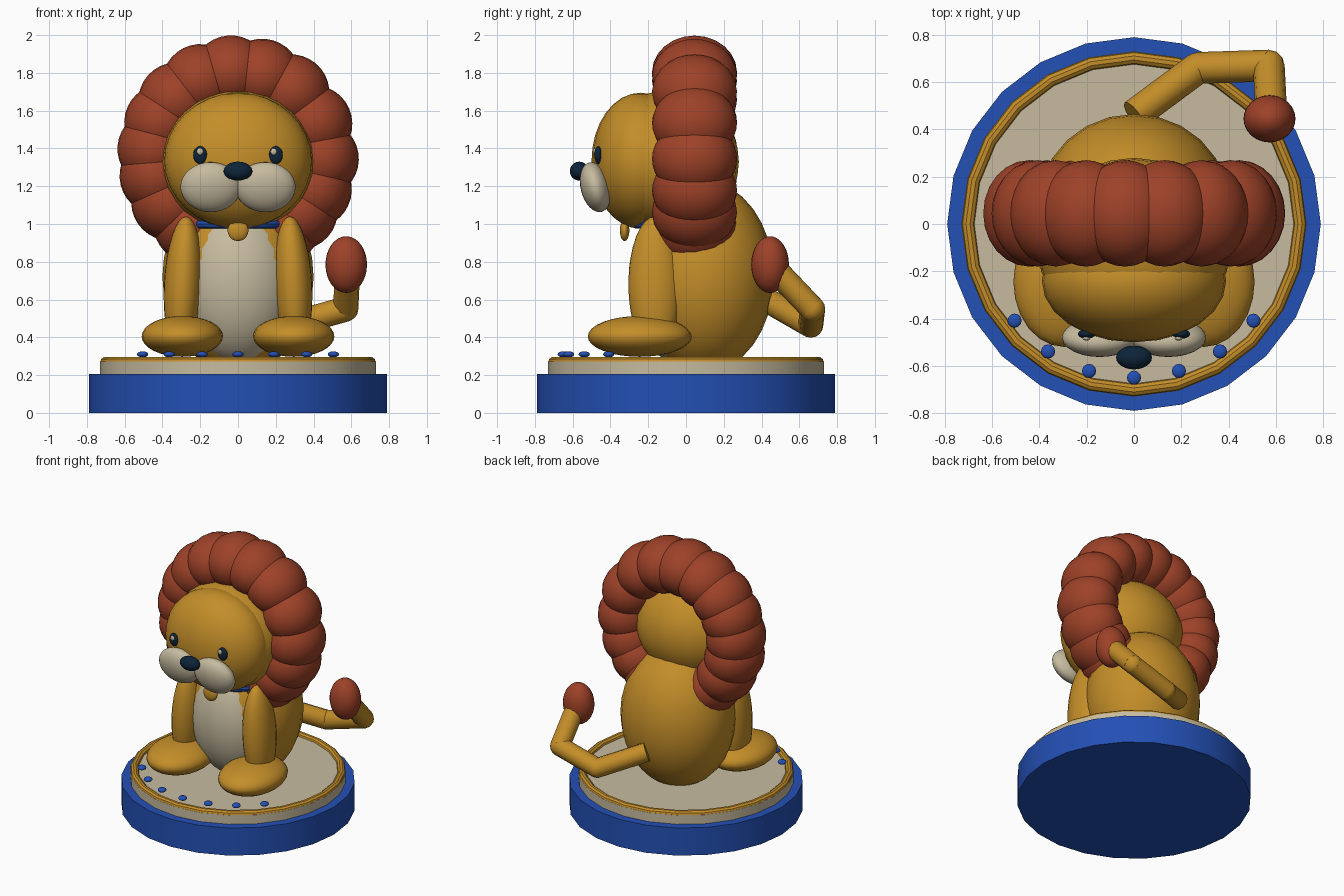
import bpy
from math import sin, cos, radians
from mathutils import Vector

cube = bpy.data.objects.get("Cube")
if cube:
    bpy.data.objects.remove(cube, do_unlink=True)


def material(name, rgb):
    m = bpy.data.materials.new(name)
    m.use_nodes = True
    m.diffuse_color = (*rgb, 1)
    m.node_tree.nodes["Principled BSDF"].inputs["Base Color"].default_value = (*rgb, 1)
    return m


GOLD = material("golden fur", (0.55, 0.27, 0.022))
RED = material("russet mane", (0.34, 0.054, 0.021))
CREAM = material("cream", (0.57, 0.50, 0.35))
BLUE = material("royal blue", (0.017, 0.08, 0.46))
NAVY = material("dark navy", (0.004, 0.018, 0.042))


def finish(name, mat):
    ob = bpy.context.object
    ob.name = name
    ob.data.materials.append(mat)
    bpy.ops.object.shade_smooth_by_angle(angle=radians(35))
    return ob


def ball(name, mat, centre, radii, rot=(0, 0, 0), segments=24, rings=16):
    bpy.ops.mesh.primitive_uv_sphere_add(segments=segments, ring_count=rings,
                                         location=centre, rotation=rot)
    bpy.context.object.scale = radii
    return finish(name, mat)


def disc(name, mat, radius, low, high):
    bpy.ops.mesh.primitive_cylinder_add(vertices=24, radius=radius, depth=high - low,
                                        location=(0, 0, (low + high) / 2))
    return finish(name, mat)


def ring(name, mat, centre, major, minor):
    bpy.ops.mesh.primitive_torus_add(major_segments=24, minor_segments=10, location=centre,
                                     major_radius=major, minor_radius=minor)
    return finish(name, mat)


def rod(name, mat, start, end, radius):
    a, b = Vector(start), Vector(end)
    bpy.ops.mesh.primitive_cylinder_add(vertices=12, radius=radius, depth=(b - a).length,
                                        location=(a + b) / 2)
    bpy.context.object.rotation_euler = (b - a).to_track_quat("Z", "Y").to_euler()
    return finish(name, mat)


# Round stand with rim and studs
disc("stand_drum", BLUE, 0.79, 0, 0.205)
disc("stand_top", CREAM, 0.73, 0.2, 0.272)
ring("stand_rim", GOLD, (0, 0, 0.268), 0.702, 0.028)
for i in range(-3, 4):
    a = radians(17 * i)
    ball("stand_stud", BLUE, (0.65 * sin(a), -0.65 * cos(a), 0.31), (0.03, 0.03, 0.016),
         segments=12, rings=8)

# Body and belly
ball("body", GOLD, (0, 0.09, 0.72), (0.40, 0.375, 0.51))
ball("belly", CREAM, (0, -0.02, 0.70), (0.32, 0.285, 0.44))

# Head, face and collar
ball("head", GOLD, (0, -0.1, 1.33), (0.407, 0.38, 0.375))
ball("face", GOLD, (0, -0.24, 1.335), (0.39, 0.26, 0.36))
ring("collar", BLUE, (0, 0, 1.0), 0.26, 0.025)
ball("collar_pendant", GOLD, (0, -0.325, 0.965), (0.055, 0.025, 0.055))
ball("nose", NAVY, (0, -0.565, 1.28), (0.076, 0.05, 0.05))

# Paired parts
for side, s in (("left", 1), ("right", -1)):
    ball(side + "_front_leg", GOLD, (s * 0.292, -0.165, 0.68), (0.1, 0.14, 0.36),
         (0, radians(-3 * s), 0))
    ball(side + "_foot", GOLD, (s * 0.295, -0.245, 0.405), (0.215, 0.275, 0.108))
    ball(side + "_muzzle", CREAM, (s * 0.145, -0.48, 1.195), (0.16, 0.078, 0.135),
         (radians(14), 0, 0))
    ball(side + "_eye", NAVY, (s * 0.2, -0.465, 1.365), (0.037, 0.02, 0.047))
    ball(side + "_eye_glint", CREAM, (s * 0.195 - 0.006, -0.483, 1.383),
         (0.017, 0.01, 0.018), segments=12, rings=8)
    ball(side + "_ear", GOLD, (s * 0.40, -0.02, 1.62), (0.1, 0.06, 0.1))

# Mane: lobes around the head, open below
for angle in (-58, -42, -24, -2, 23, 50, 73, 95, 117, 138, 156, 175, 194, 214, 236):
    a = radians(angle)
    ball("mane_lobe", RED, (0.445 * cos(a), 0.045, 1.36 + 0.445 * sin(a)),
         (0.195, 0.225, 0.2), (0, -a, 0))

# Bent tail with tuft
path = [(0, 0.46, 0.58), (0.27, 0.66, 0.465), (0.57, 0.67, 0.55), (0.58, 0.48, 0.75)]
for p, q in zip(path, path[1:]):
    rod("tail_segment", GOLD, p, q, 0.067)
for p in path[1:3]:
    ball("tail_joint", GOLD, p, (0.067, 0.067, 0.067), segments=12, rings=8)
ball("tail_tuft", RED, (0.573, 0.445, 0.785), (0.11, 0.1, 0.15))
